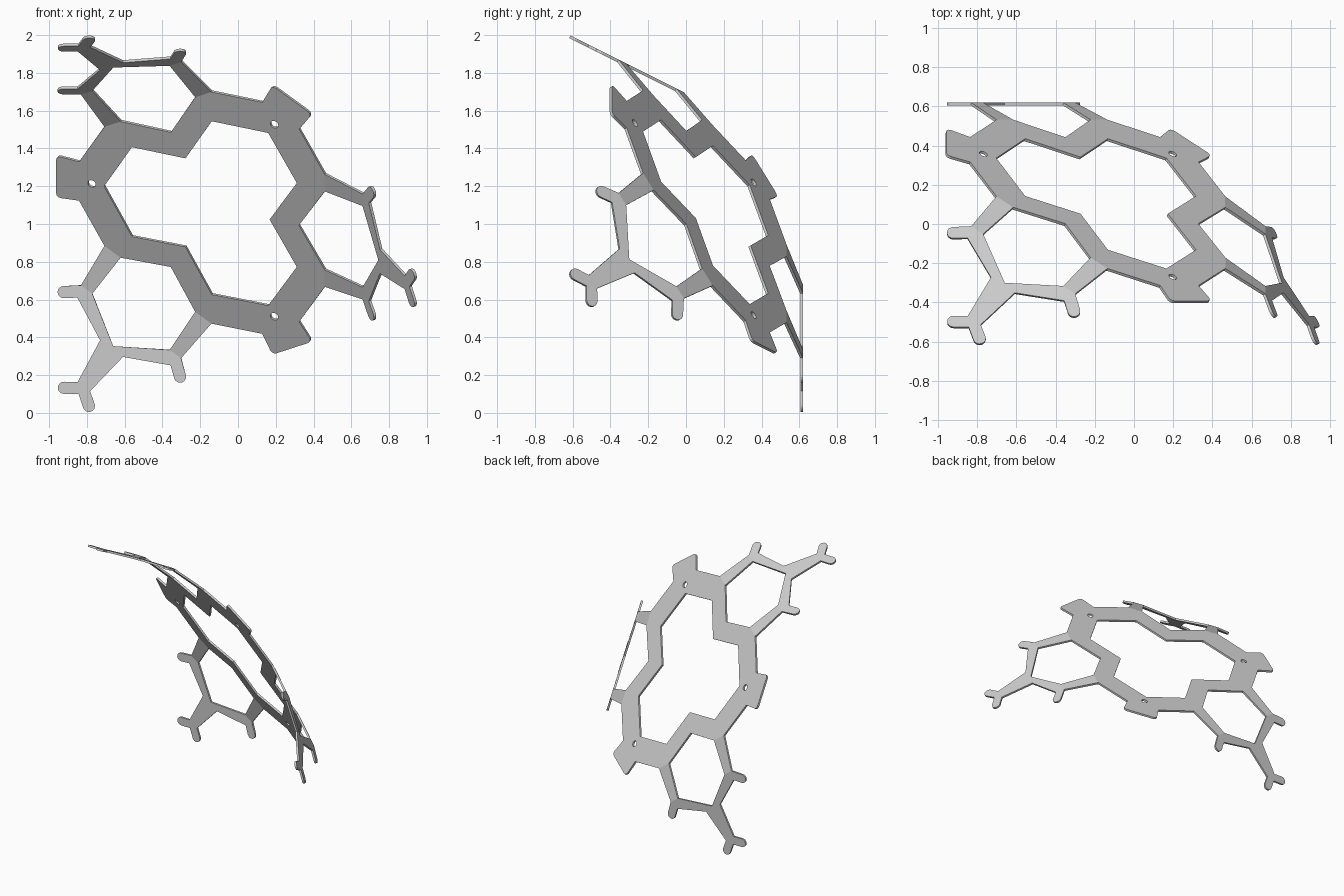
import bpy, bmesh
from math import radians, sin, cos, pi
from mathutils import Vector, Matrix

cube = bpy.data.objects.get("Cube")
if cube:
    bpy.data.objects.remove(cube, do_unlink=True)

THICK = 0.015
TILT = radians(37.38)                      # angle between hub plate and each wing
CENTRE = Vector((-0.127, 0.143, 1.087))
BACK = Vector((0, 1, 0))                   # normal of the first wing
OUT = Vector((-0.588, 0, -0.809)).normalized()
SIDE = Vector((0.809, 0, -0.588)).normalized()
AXIS = BACK * cos(TILT) - OUT * sin(TILT)  # normal of the hub plate
RADIAL = OUT * cos(TILT) + BACK * sin(TILT)
WING_Y = 0.6125 - CENTRE.y


def hub_point(s, t):
    return SIDE * s + RADIAL * t


def wing_point(s, t):
    return SIDE * s + OUT * t + BACK * WING_Y


def mirrored(half):
    """Left-to-right path from the right half, listed from the axis outwards."""
    left = [(-s, t) for s, t in reversed(half) if s > 1e-6]
    return left + half


def turned(points, k):
    turn = Matrix.Rotation(k * 2 * pi / 3, 3, AXIS)
    return [turn @ p for p in points]


def arc(centre, radius, start, end, steps):
    return [(centre[0] + radius * cos(start + (end - start) * i / steps),
             centre[1] + radius * sin(start + (end - start) * i / steps))
            for i in range(steps + 1)]


bm = bmesh.new()


def loop_edges(points):
    verts = [bm.verts.new(p) for p in points]
    return [bm.edges.new((verts[i - 1], verts[i])) for i in range(len(verts))]


def fill(loops, normal):
    edges = [e for loop in loops for e in loop_edges(loop)]
    bmesh.ops.triangle_fill(bm, use_beauty=True, edges=edges, normal=normal)


# Hub plate: rim with fold tabs, rounded mounting tabs and a notched opening
FOLD_IN, FOLD_OUT, FOLD_T = 0.244, 0.350, 0.631
ray = Vector((0.866, 0.5))
across = Vector((-0.5, 0.866))


def tab(r, w):
    return tuple(ray * r + across * w)


rim_half = [(0, 0.484), (FOLD_IN, FOLD_T), (FOLD_OUT, FOLD_T), tab(0.762, 0.121)]
for i in range(4):
    a = pi / 2 * (1 - i / 3)
    rim_half.append(tab(0.867 + 0.025 * cos(a), 0.103 + 0.025 * sin(a)))
opening_half = [(0, 0.318), (0.261, 0.472), (0.537, 0.310)]
bolt_hole = arc(ray * 0.69, 0.022, 0, 2 * pi * 15 / 16, 15)

rim, opening, holes = [], [], []
for k in range(3):
    # The turn runs from +SIDE to +RADIAL or back; both lists follow it
    path = [hub_point(*p) for p in mirrored(rim_half)]
    inner = [hub_point(*p) for p in mirrored(opening_half)[1:]]
    step = k if SIDE.cross(RADIAL).dot(AXIS) < 0 else -k
    rim += turned(path, step)
    opening += turned(inner, step)
    holes.append(turned([hub_point(*p) for p in bolt_hole], step))
fill([rim, opening] + holes, AXIS)

# Wings: two slanted arms, then a flat Y-shaped foot with round-ended prongs
BEND_IN, BEND_OUT, BEND_T = 0.253, 0.328, 0.747
LEAN = radians(36)


def prong(centre):
    return arc(centre, 0.032, LEAN - pi / 2, LEAN + pi / 2, 8)


outer_half = ([(0, 1.220)] + prong((0.082, 1.239))[::-1] +
              [(0.041, 1.172), (0.075, 0.923), (0.305, 0.811)] +
              prong((0.381, 0.830))[::-1] + [(BEND_OUT, BEND_T)])
inner_path = [(BEND_IN, BEND_T), (0, 0.907), (-BEND_IN, BEND_T)]
for k in range(3):
    normal = turned([BACK], k)[0]
    foot = [wing_point(*p) for p in mirrored(outer_half) + inner_path]
    fill([turned(foot, k)], normal)
    for m in (-1, 1):
        arm = [hub_point(m * FOLD_IN, FOLD_T), hub_point(m * FOLD_OUT, FOLD_T),
               wing_point(m * BEND_OUT, BEND_T), wing_point(m * BEND_IN, BEND_T)]
        bm.faces.new([bm.verts.new(p) for p in turned(arm, k)])

# Weld the folds into one sheet
bmesh.ops.translate(bm, verts=bm.verts, vec=CENTRE)
bmesh.ops.remove_doubles(bm, verts=bm.verts, dist=0.001)
bmesh.ops.recalc_face_normals(bm, faces=bm.faces)
mesh = bpy.data.meshes.new("folded_sheet_frame")
bm.to_mesh(mesh)
bm.free()
frame = bpy.data.objects.new("folded_sheet_frame", mesh)
bpy.context.collection.objects.link(frame)

# Sheet thickness
solid = frame.modifiers.new("thickness", 'SOLIDIFY')
solid.thickness = THICK
solid.offset = 0
solid.use_even_offset = True

# Plain grey finish
grey = bpy.data.materials.new("light_grey")
grey.use_nodes = True
colour = (0.6, 0.6, 0.6, 1)
grey.diffuse_color = colour
grey.node_tree.nodes["Principled BSDF"].inputs["Base Color"].default_value = colour
mesh.materials.append(grey)
